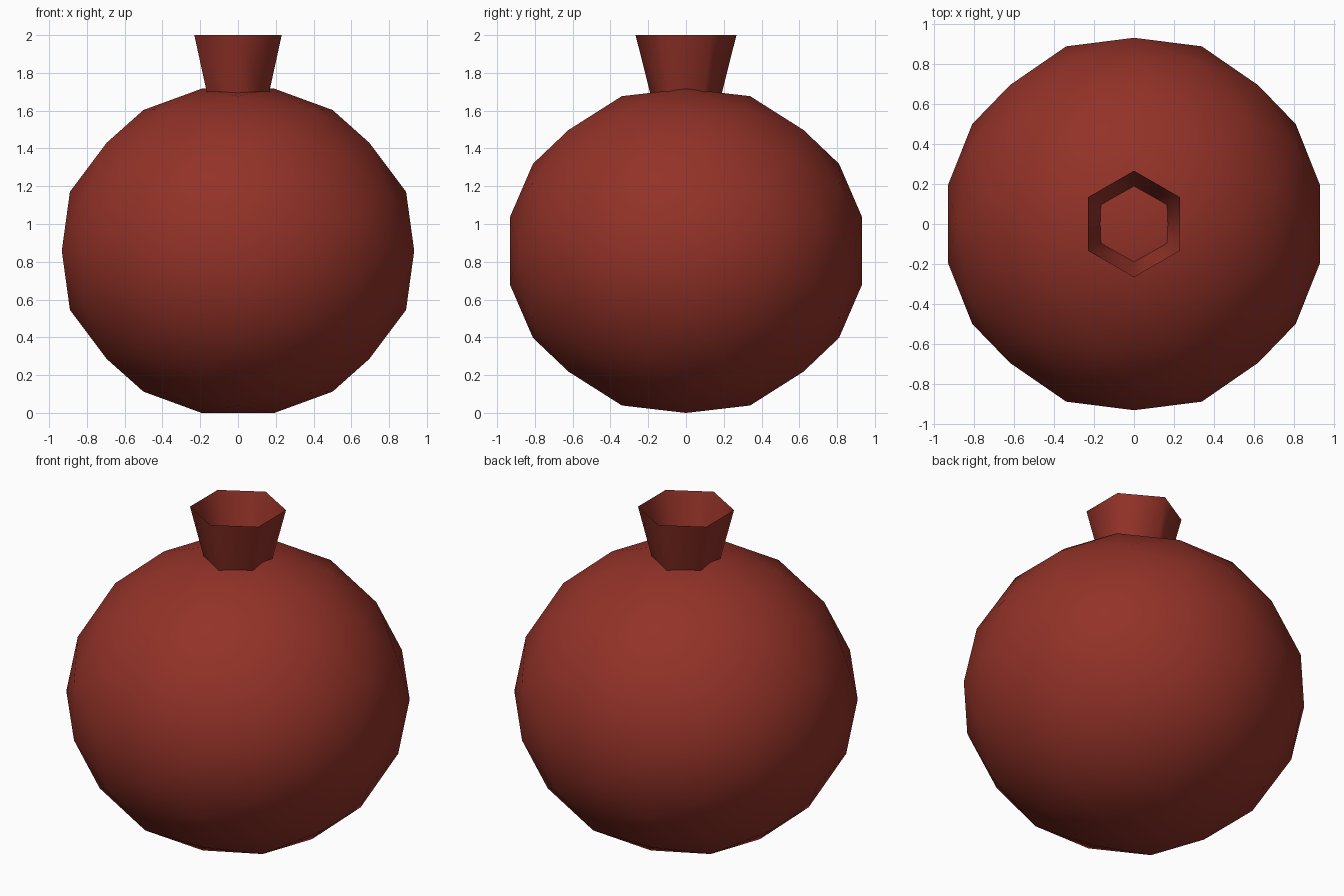
import bpy
import bmesh
from mathutils import Matrix, Vector

cube = bpy.data.objects.get("Cube")
if cube:
    bpy.data.objects.remove(cube)

RADIUS = 0.9525      # body radius
SQUASH = 0.92        # body height ratio
CENTRE_Z = 0.858

# Single dark red skin
skin = bpy.data.materials.new("dark_red")
skin.use_nodes = True
red = (0.29, 0.032, 0.021, 1)
skin.diffuse_color = red
bsdf = skin.node_tree.nodes["Principled BSDF"]
bsdf.inputs["Base Color"].default_value = red
bsdf.inputs["Roughness"].default_value = 0.8


def add_object(name, bm):
    for face in bm.faces:
        face.smooth = True
    mesh = bpy.data.meshes.new(name)
    bm.to_mesh(mesh)
    bm.free()
    mesh.materials.append(skin)
    obj = bpy.data.objects.new(name, mesh)
    bpy.context.collection.objects.link(obj)
    return obj


# Fruit body: icosahedron with each edge split in three, rounded and squashed
bm = bmesh.new()
golden = (1 + 5 ** 0.5) / 2
for a in (-1, 1):
    for b in (-golden, golden):
        for corner in ((b, a, 0), (a, 0, b), (0, b, a)):
            bm.verts.new(corner)
bmesh.ops.convex_hull(bm, input=bm.verts[:])
bmesh.ops.subdivide_edges(bm, edges=bm.edges[:], cuts=2, use_grid_fill=True)
bmesh.ops.triangulate(bm, faces=bm.faces[:])
for v in bm.verts:
    v.co = v.co.normalized() * RADIUS
    v.co.z = v.co.z * SQUASH + CENTRE_Z
bmesh.ops.recalc_face_normals(bm, faces=bm.faces[:])
add_object("fruit_body", bm)

# Crown: open six-sided flared tube, sunk into the top of the body
bm = bmesh.new()
bmesh.ops.create_cone(bm, cap_ends=False, segments=6,
                      radius1=0.171, radius2=0.267, depth=0.381,
                      matrix=Matrix.Translation(Vector((0, 0, 1.8095))))
bmesh.ops.recalc_face_normals(bm, faces=bm.faces[:])
add_object("crown", bm)
